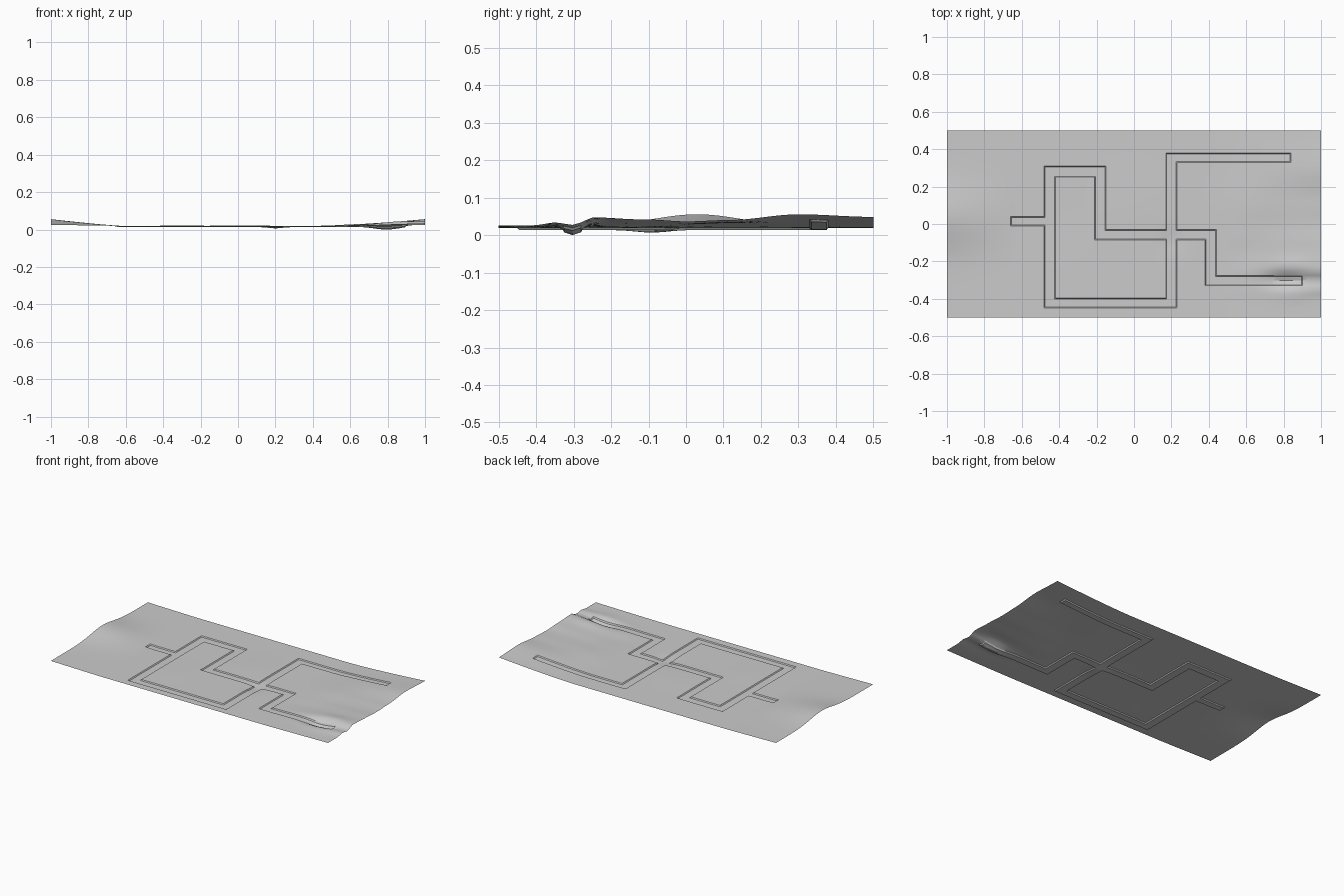
import bpy, bmesh, math

cube = bpy.data.objects.get("Cube")
if cube:
    bpy.data.objects.remove(cube, do_unlink=True)

DEPTH, WALL, STEP = 0.006, 0.005, 0.025

# Sunken path as rectangles: x0, x1, y0, y1
PATH = [
    (-0.66, -0.42, -0.01, 0.04),
    (-0.48, -0.42, -0.45, 0.31),
    (-0.48, -0.15, 0.25, 0.31),
    (-0.21, -0.15, -0.085, 0.31),
    (-0.21, 0.44, -0.085, -0.03),
    (-0.48, 0.23, -0.45, -0.395),
    (0.17, 0.23, -0.45, 0.38),
    (0.17, 0.84, 0.33, 0.38),
    (0.38, 0.44, -0.33, -0.03),
    (0.38, 0.9, -0.33, -0.275),
]

# Height of the right edge along y
RIGHT_EDGE = [(-0.5, 0.03), (-0.4, 0.03), (-0.35, 0.038), (-0.3, 0.032), (-0.25, 0.05),
              (-0.1, 0.046), (0, 0.041), (0.12, 0.045), (0.3, 0.06), (0.5, 0.053)]

# Soft hills and hollows: x, y, width in x, width in y, height
HILLS = [
    (0.8, -0.3, 0.1, 0.04, -0.018),
    (0.2, -0.09, 0.06, 0.06, -0.007),
    (0.85, -0.22, 0.12, 0.04, 0.008),
    (0.85, -0.38, 0.12, 0.04, 0.004),
    (0.65, 0.12, 0.15, 0.12, 0.005),
    (0.0, 0.1, 0.15, 0.15, 0.003),
    (0.6, -0.15, 0.1, 0.07, -0.003),
    (-0.3, -0.2, 0.12, 0.15, 0.002),
]


def profile(points, t):
    for (a, za), (b, zb) in zip(points, points[1:]):
        if t <= b:
            k = max(0, (t - a) / (b - a))
            return za + (zb - za) * k * k * (3 - 2 * k)
    return points[-1][1]


def bell(d, width):
    return math.exp(-(d / width) ** 2)


def on_floor(x, y):
    m = WALL - 1e-5
    return any(x0 + m <= x <= x1 - m and y0 + m <= y <= y1 - m for x0, x1, y0, y1 in PATH)


def height(x, y):
    z = 0.024
    left = max(0, (-0.62 - x) / 0.38) ** 1.2
    right = max(0, (x - 0.45) / 0.55) ** 1.4
    z += left * (0.006 + 0.03 * bell(y - 0.03, 0.16))
    z += right * (profile(RIGHT_EDGE, y) - 0.024)
    z += sum(h * bell(x - cx, wx) * bell(y - cy, wy) for cx, cy, wx, wy, h in HILLS)
    return z - (DEPTH if on_floor(x, y) else 0)


def grid_lines(half, edges):
    # Path rims and floor edges, with even spacing between them
    marks = {-half, half}
    for lo, hi in edges:
        marks |= {lo, round(lo + WALL, 4), hi, round(hi - WALL, 4)}
    marks = sorted(marks)
    lines = [marks[0]]
    for a, b in zip(marks, marks[1:]):
        n = max(1, math.ceil((b - a) / STEP))
        lines += [a + (b - a) * i / n for i in range(1, n + 1)]
    return lines


xs = grid_lines(1.0, [r[:2] for r in PATH])
ys = grid_lines(0.5, [r[2:] for r in PATH])

# Ground sheet
bm = bmesh.new()
rows = [[bm.verts.new((x, y, height(x, y))) for x in xs] for y in ys]
for low, high in zip(rows, rows[1:]):
    for i in range(len(xs) - 1):
        bm.faces.new((low[i], low[i + 1], high[i + 1], high[i]))
floor = min(v.co.z for v in bm.verts)
bmesh.ops.translate(bm, verts=bm.verts, vec=(0, 0, -floor))
mesh = bpy.data.meshes.new("ground_sheet")
bm.to_mesh(mesh)
bm.free()
ground = bpy.data.objects.new("ground_sheet", mesh)
bpy.context.collection.objects.link(ground)

# Plain grey
grey = bpy.data.materials.new("grey")
grey.use_nodes = True
colour = (0.6, 0.6, 0.6, 1)
grey.diffuse_color = colour
grey.node_tree.nodes["Principled BSDF"].inputs["Base Color"].default_value = colour
mesh.materials.append(grey)

bpy.context.view_layer.objects.active = ground
ground.select_set(True)
bpy.ops.object.shade_smooth_by_angle(angle=math.radians(25))
